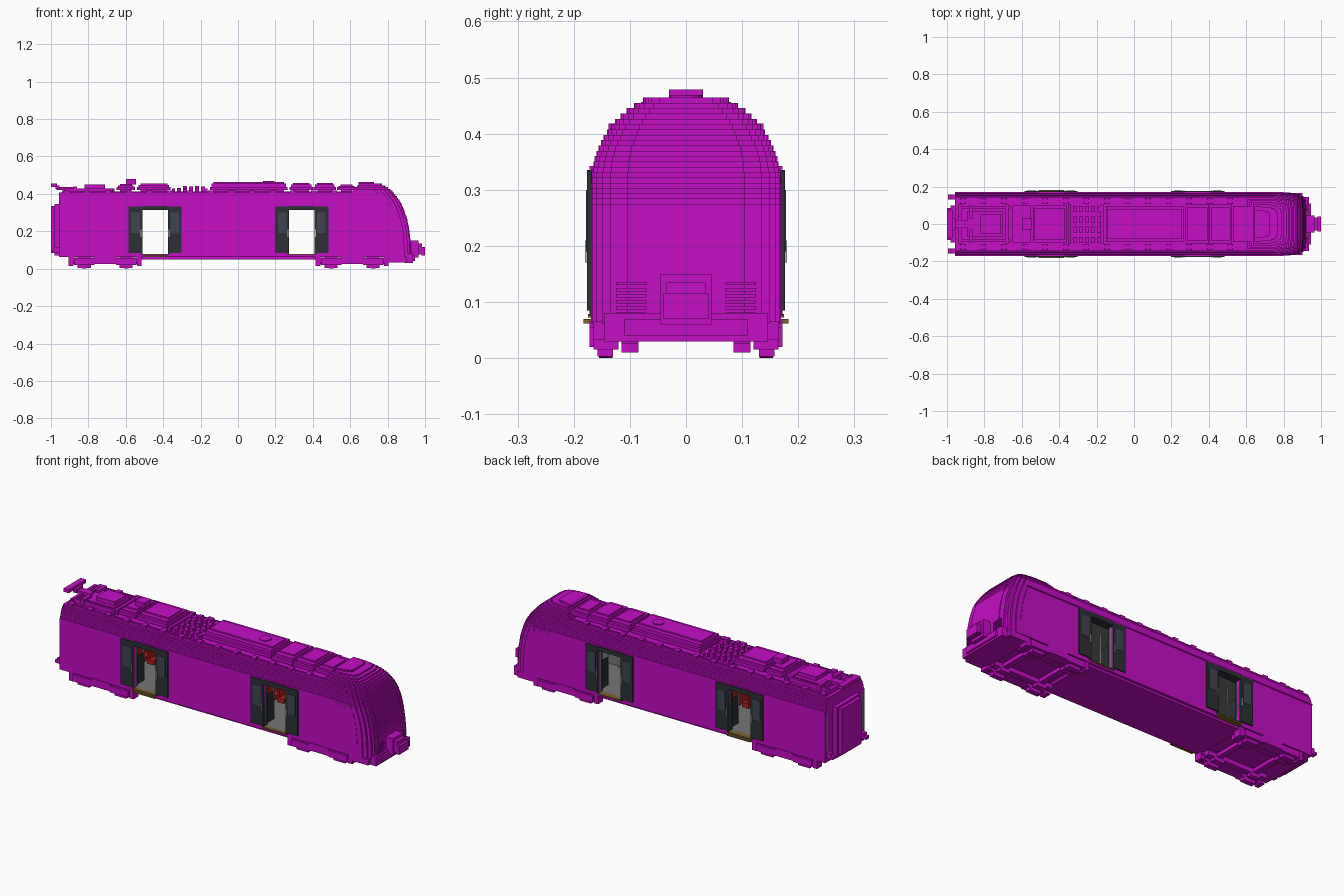
import bpy
import bmesh
import math
import random

random.seed(4)
if "Cube" in bpy.data.objects:
    bpy.data.objects.remove(bpy.data.objects["Cube"], do_unlink=True)


def material(name, r, g, b):
    mat = bpy.data.materials.new(name)
    mat.use_nodes = True
    colour = (r, g, b, 1)
    mat.diffuse_color = colour
    mat.node_tree.nodes["Principled BSDF"].inputs["Base Color"].default_value = colour
    return mat


MAGENTA = material("body magenta", .56, .004, .56)
DARK = material("door charcoal", .025, .03, .036)
GLASS = material("window slate", .05, .06, .085)
GREY = material("interior grey", .18, .18, .18)
PALE = material("handrail pale grey", .5, .5, .5)
RED = material("seat red", .4, .015, .012)
BRONZE = material("step bronze", .2, .12, .025)


def finish(name, bm, mat):
    bmesh.ops.recalc_face_normals(bm, faces=bm.faces)
    mesh = bpy.data.meshes.new(name)
    bm.to_mesh(mesh)
    bm.free()
    mesh.materials.append(mat)
    obj = bpy.data.objects.new(name, mesh)
    bpy.context.collection.objects.link(obj)
    return obj


def add_box(bm, x, y, z):
    """x, y and z are (low, high) ranges."""
    verts = bmesh.ops.create_cube(bm, size=1)["verts"]
    for v in verts:
        for axis, (low, high) in enumerate((x, y, z)):
            v.co[axis] = low if v.co[axis] < 0 else high


def boxes(name, mat, items, mirror=False):
    bm = bmesh.new()
    for x, y, z in items:
        add_box(bm, x, y, z)
        if mirror:
            add_box(bm, x, (-y[1], -y[0]), z)
    return finish(name, bm, mat)


def add_slab(bm, outline, low, high):
    face = bm.faces.new([bm.verts.new((x, y, low)) for x, y in outline])
    top = bmesh.ops.extrude_face_region(bm, geom=[face])["geom"]
    for v in top:
        if isinstance(v, bmesh.types.BMVert):
            v.co.z = high


# Body section and nose profile, both rounded
REAR, FLOOR, CEILING, ROOF, WIDE = -.957, .075, .33, .40, .169
CAB = .7


def half_width(z):
    t = max(0, (z - .31) / .168)
    return WIDE * math.sqrt(max(0, 1 - t * t))


def nose_tip(z):
    t = max(0, (z - .1) / .36)
    return .72 + .203 * math.sqrt(max(0, 1 - t ** 2.2))


def layer_outline(z, start):
    """Stepped plan of one layer, from a straight rear to a rounded nose."""
    w, tip = half_width(z), nose_tip(z)
    side, last = [], tip
    for i in range(6):
        y = w * math.cos(i * .16) if i < 5 else w * .62
        x = tip - .085 * (1 - i / 5) ** 1.8
        if i:
            side.append((last, y))
        side.append((x, y))
        last = x
    left = [(start, w)] + side
    return left + [(x, -y) for x, y in reversed(left)]


STEP = .0095
nose, roof, base = bmesh.new(), bmesh.new(), bmesh.new()
z = FLOOR
while z < .464:
    mid = z + STEP / 2
    if z < CEILING:
        add_slab(nose, layer_outline(mid, CAB), z, z + STEP)
    elif z < ROOF:
        add_slab(roof, layer_outline(mid, REAR), z, z + STEP)
    else:
        add_slab(nose, layer_outline(mid, .60 + (z - ROOF)), z, z + STEP)
    z += STEP
add_slab(base, layer_outline(.1, REAR), .062, FLOOR)
finish("nose", nose, MAGENTA)
finish("roof", roof, MAGENTA)
finish("floor_frame", base, MAGENTA)

# Side walls with two doorways on each side
DOORS = (-.443, .341)
HALF = .068
edges = [REAR] + [d + s * HALF for d in DOORS for s in (-1, 1)] + [CAB]
spans = list(zip(edges[::2], edges[1::2]))
heights = (FLOOR, CEILING + .006)
boxes("side_wall", MAGENTA, [(s, (.155, WIDE), heights) for s in spans], True)
boxes("door_lintel", DARK,
      [((d - HALF, d + HALF), (.13, .176), (.313, .335)) for d in DOORS], True)
boxes("rear_wall", MAGENTA, [((REAR, REAR + .02), (-.16, .16), heights)])
boxes("underframe", MAGENTA, [((-.53, .43), (-.155, .155), (.05, .063))])
boxes("roof_gutter", MAGENTA, [((REAR, .8), (.16, .172), (.336, .342))], True)

# Sliding doors, their windows, jambs and steps
leaves, panes, jambs, handles = [], [], [], []
for d in DOORS:
    for s in (-1, 1):
        inner, outer = d + s * HALF, d + s * .142
        leaves.append((sorted((inner, outer)), (.166, .176), (.085, .333)))
        panes.append((sorted((inner + s * .014, outer - s * .014)), (.17, .178), (.19, .30)))
        jambs.append((sorted((inner, inner + s * .01)), (.135, .172), (FLOOR, .32)))
        handles.append((sorted((inner + s * .004, inner + s * .009)), (.17, .18), (.17, .21)))
boxes("door_leaf", DARK, leaves, True)
boxes("door_window", GLASS, panes, True)
boxes("door_jamb", DARK, jambs, True)
boxes("door_handle", PALE, handles, True)
boxes("door_sill", BRONZE,
      [((d - HALF, d + HALF), (.14, .175), (.072, .079)) for d in DOORS], True)
boxes("entry_step", BRONZE,
      [((DOORS[0] - HALF, DOORS[0] + HALF), (.14, .183), (.062, .07))], True)

# Interior lining, screens, seats and poles
boxes("inner_floor", GREY, [((REAR + .03, CAB), (-.154, .154), (.074, .079))])
boxes("inner_ceiling", GREY, [((REAR + .03, CAB), (-.154, .154), (.32, .331))])
boxes("inner_lining", GREY, [(s, (.146, .156), (.079, .32)) for s in spans], True)
boxes("inner_end_wall", GREY, [((CAB - .02, CAB), (-.154, .154), (.079, .32)),
                               ((REAR + .02, REAR + .03), (-.154, .154), (.079, .32))])
screens, seats, poles = [], [], []
for d in DOORS:
    for s in (-1, 1):
        x = d + s * .085
        screens.append(((x, x + .006), (.065, .146), (.079, .23)))
        poles.append(((x - .002, x + .004), (.058, .064), (.079, .32)))
        if (d, s) != (DOORS[1], 1):
            for row in range(3):
                c = x + s * (.035 + row * .06)
                seats.append(((c - .02, c + .02), (.05, .14), (.11, .135)))
                seats.append(((c - .02, c - .01), (.05, .14), (.135, .225)))
boxes("vestibule_screen", DARK, screens, True)
boxes("handrail_pole", PALE, poles, True)
boxes("seat", RED, seats, True)

# Rear gangway and corner dampers
boxes("gangway", MAGENTA, [((-1, REAR), (-.085, .085), (.085, .335)),
                           ((-.98, REAR), (-.1, .1), (.07, .345))])
boxes("rear_bracket", MAGENTA, [((-.995, REAR), (.13, .157), (.085, .1)),
                                ((-.98, REAR), (.13, .157), (.1, .115))], True)

# Lower nose: valance, coupler and grilles
boxes("valance", MAGENTA, [((.79, .90), (-.165, .165), (.033, .065)),
                           ((.89, .935), (-.145, .145), (.03, .08)),
                           ((.90, .945), (-.11, .11), (.04, .07))])
boxes("coupler", MAGENTA, [((.90, .965), (-.045, .045), (.06, .15)),
                           ((.95, .985), (-.035, .035), (.075, .135)),
                           ((.98, 1), (-.04, .04), (.07, .115))])
boxes("nose_grille", MAGENTA, [((.88, .927), (.07, .125), (.075 + i * .011, .081 + i * .011))
                               for i in range(6)], True)

# Bogies: side beams, axle boxes, wheels and cross members
beams, wheels = [], bmesh.new()
for c in (-.71, .61):
    beams.append(((c - .19, c + .19), (.115, .16), (.035, .06)))
    beams.append(((c - .06, c + .06), (.12, .172), (.025, .066)))
    beams.append(((c - .18, c + .18), (.085, .115), (.025, .05)))
    for s in (-1, 1):
        x = c + s * .112
        beams.append(((x - .055, x + .055), (.13, .172), (.02, .055)))
        beams.append(((x - .035, x + .035), (.13, .158), (.003, .03)))
        beams.append(((x - .03, x + .03), (.085, .115), (.01, .03)))
        beams.append(((x - .015, x + .015), (0, .14), (.03, .05)))
        beams.append((sorted((c + s * .17, c + s * .195)), (.12, .165), (.015, .065)))
        for side in (-1, 1):
            ring = bmesh.ops.create_cone(wheels, cap_ends=True, segments=16,
                                         radius1=.04, radius2=.04, depth=.024)["verts"]
            for v in ring:
                a, b, h = v.co
                v.co = (x + a, side * .143 + h, .04 + b)
boxes("bogie_frame", MAGENTA, beams, True)
finish("wheels", wheels, MAGENTA)

# Roof rails and clips along both edges
boxes("roof_rail", MAGENTA, [((-.94, .6), (.118, .127), (.404, .414))], True)
boxes("roof_clip", MAGENTA, [((-.93 + i * .11, -.9 + i * .11), (.108, .138), (.398, .418))
                             for i in range(14)], True)

# Roof fairings on low feet, each with a stepped cap
fairings = []
for x0, x1, w, top in ((-.15, .265, .08, .464), (.275, .40, .088, .458),
                       (.405, .525, .088, .458), (.53, .63, .08, .45),
                       (-.65, -.55, .085, .452), (-.54, -.36, .085, .456)):
    fairings.append(((x0 + .02, x1 - .02), (-w + .02, w - .02), (.40, .43)))
    fairings.append(((x0, x1), (-w - .015, w + .015), (.42, .438)))
    fairings.append(((x0 + .008, x1 - .008), (-w, w), (.437, top - .008)))
    fairings.append(((x0 + .018, x1 - .018), (-w * .7, w * .7), (top - .01, top)))
boxes("roof_fairing", MAGENTA, fairings)
fan = bmesh.new()
bmesh.ops.create_cone(fan, cap_ends=True, segments=16, radius1=.03, radius2=.03, depth=.006)
finish("roof_fan", fan, MAGENTA).location = (.165, 0, .466)

# Current collector: base, arms and bow
boxes("collector", MAGENTA, [((-.89, -.70), (-.07, .07), (.41, .428)),
                             ((-.82, -.71), (-.05, .05), (.428, .45)),
                             ((-.97, -.88), (-.02, .02), (.42, .436)),
                             ((-1, -.968), (-.075, .075), (.438, .456)),
                             ((-.975, -.955), (-.03, .03), (.425, .445)),
                             ((-.6, -.545), (-.03, .03), (.45, .479))])
boxes("collector_arm", MAGENTA, [((-.93, -.66), (.082, .094), (.40, .43)),
                                 ((-.88, -.86), (.03, .1), (.40, .44))], True)

# Insulators and small switchgear
gear = []
for row in range(5):
    for col in range(4):
        x, y = -.325 + row * .032, -.085 + col * .055
        gear.append(((x, x + .02), (y - .016, y + .016), (.40, .425 + random.random() * .018)))
for x in (-.93, -.68, -.345, -.17):
    gear.append(((x - .008, x + .008), (-.105, .105), (.40, .428)))
boxes("roof_switchgear", MAGENTA, gear)
